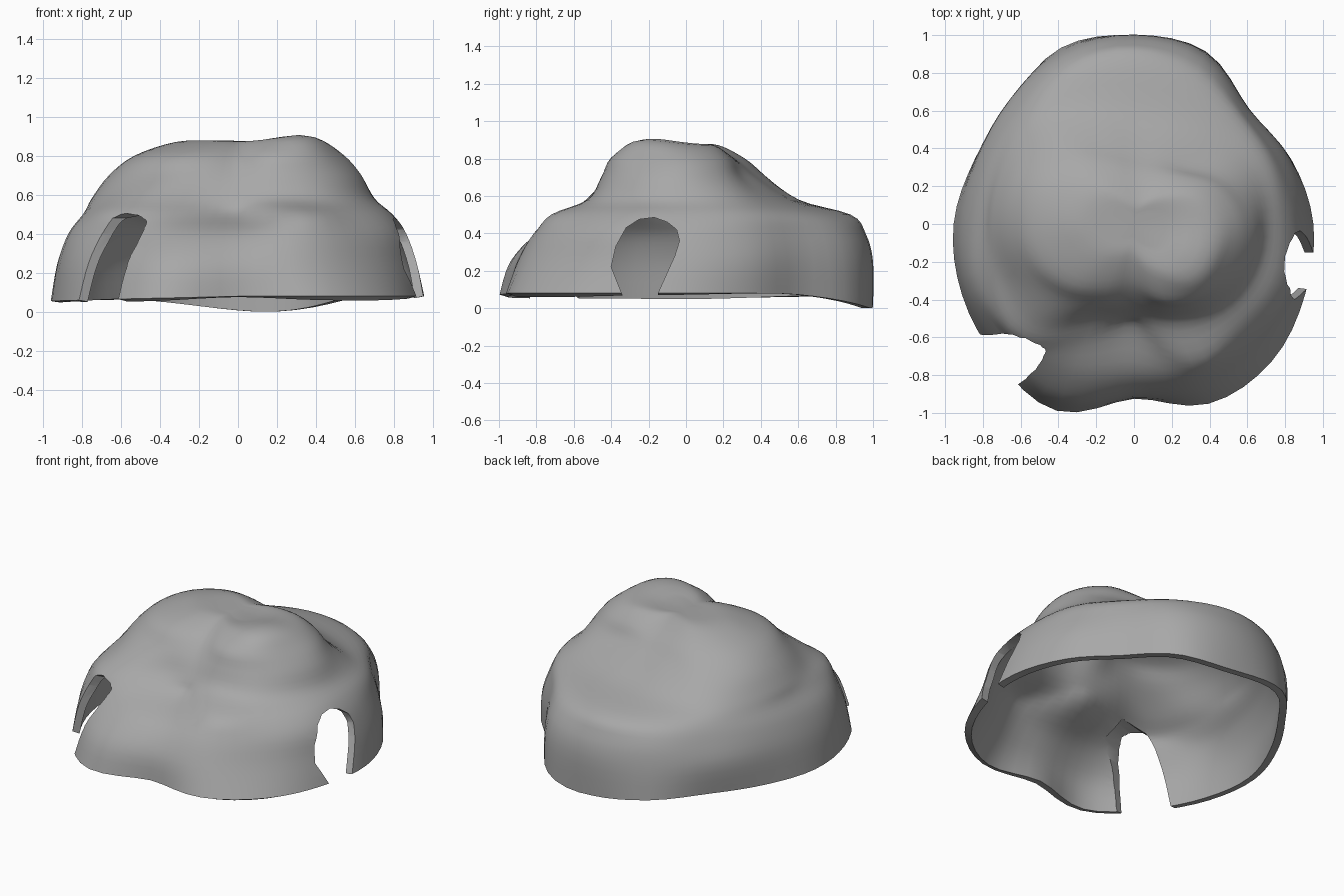
import bpy, math
from mathutils import Vector, Matrix

if "Cube" in bpy.data.objects:
    bpy.data.objects.remove(bpy.data.objects["Cube"])

# Contour radii every 22.5 degrees (counter-clockwise from +x), by height
LEVELS = [.07, .25, .40, .50, .58, .70, .80, .87]
RADII = [
    [.95, .90, .86, .99, 1.0, 1.01, .92, .91, .955, .985, 1.02, 1.07, .925, 1.03, 1.03, .98],
    [.915, .89, .86, .98, 1.0, .99, .93, .90, .92, .96, .97, 1.0, .90, .95, .94, .93],
    [.86, .84, .83, .93, .96, .95, .88, .85, .86, .91, .90, .85, .78, .87, .87, .89],
    [.79, .79, .78, .83, .88, .87, .82, .79, .79, .83, .85, .66, .55, .78, .78, .81],
    [.70, .69, .62, .58, .58, .65, .73, .74, .75, .74, .73, .54, .49, .57, .65, .69],
    [.63, .56, .43, .39, .39, .46, .58, .65, .66, .63, .56, .46, .41, .49, .57, .62],
    [.54, .47, .35, .28, .27, .33, .43, .51, .53, .51, .45, .36, .31, .43, .51, .53],
    [.40, .34, .22, .14, .13, .17, .25, .30, .32, .28, .24, .19, .17, .27, .40, .42]]


def spline(a, b, c, d, t):
    return b + .5 * t * (c - a + t * (2*a - 5*b + 4*c - d + t * (3*(b - c) + d - a)))


def contour_point(level, k):
    """Point on a contour at angle step k of 64."""
    i, t = divmod(k, 4)
    row = RADII[level]
    r = spline(*(row[(i + o) % 16] for o in (-1, 0, 1, 2)), t / 4)
    a = k * math.tau / 64
    z = LEVELS[level]
    if level == 0:  # uneven ground rim, lowest at the back
        low = max(0, math.cos(a - math.radians(82))) ** 10
        z = .08 - .08 * low - .025 * max(0, -math.cos(a))
    return Vector((r * math.cos(a), r * math.sin(a), z))


def make_object(name, verts, faces):
    mesh = bpy.data.meshes.new(name)
    mesh.from_pydata(verts, [], faces)
    obj = bpy.data.objects.new(name, mesh)
    bpy.context.collection.objects.link(obj)
    return obj


# Rock dome surface
rings = [[contour_point(l, k) for k in range(64)] for l in range(len(LEVELS))]
rings.append([Vector((p.x * .4, p.y * .4, .878)) for p in rings[-1]])
verts, STEPS = [], 4
last = len(rings) - 1
for l in range(last):
    for s in range(STEPS):
        for k in range(64):
            pts = [rings[min(max(l + o, 0), last)][k] for o in (-1, 0, 1, 2)]
            verts.append(spline(*pts, s / STEPS))
verts += rings[-1]
rows = last * STEPS + 1
verts.append(Vector((0, 0, .88)))
faces = [(r*64 + k, r*64 + (k+1) % 64, (r+1)*64 + (k+1) % 64, (r+1)*64 + k)
         for r in range(rows - 1) for k in range(64)]
faces += [((rows-1)*64 + k, (rows-1)*64 + (k+1) % 64, rows*64) for k in range(64)]
for v in verts:  # summit lump, and a dip beside it
    if v.z > .5:
        v.z += .03 * math.exp(-((v.x - .32)**2 + (v.y + .18)**2) / .03)
        v.z -= .015 * math.exp(-((v.x - .12)**2 + (v.y + .05)**2) / .02)
cave = make_object("cave_shell", verts, faces)

# Dark grey rock
rock = bpy.data.materials.new("rock_grey")
rock.diffuse_color = (.39, .39, .39, 1)
rock.use_nodes = True
rock.node_tree.nodes["Principled BSDF"].inputs["Base Color"].default_value = rock.diffuse_color
cave.data.materials.append(rock)

# Shell thickness
mod = cave.modifiers.new("thickness", 'SOLIDIFY')
mod.thickness, mod.offset = .045, -1
mod.use_even_offset = True


def cut_doorway(name, outline, angle):
    """Cut an outline (sideways, height) through the wall facing the given angle."""
    n = len(outline)
    rot = Matrix.Rotation(math.radians(angle), 4, 'Z')
    pts = [rot @ Vector((d, s, z)) for d in (.5, 1.5) for s, z in outline]
    fs = [tuple(range(n))[::-1], tuple(range(n, 2*n))]
    fs += [(i, (i+1) % n, n + (i+1) % n, n + i) for i in range(n)]
    cutter = make_object(name, pts, fs)
    cutter.data.materials.append(rock)
    cutter.hide_render = True
    b = cave.modifiers.new(name, 'BOOLEAN')
    b.operation, b.solver, b.object = 'DIFFERENCE', 'EXACT', cutter
    return cutter


# Right and front-left doorways
cutters = [
    cut_doorway("right_doorway_cutter",
                [(-.33, -.1), (-.13, -.1), (-.15, .08), (-.06, .28), (-.035, .36), (-.05, .42),
                 (-.10, .46), (-.17, .485), (-.25, .475), (-.32, .43), (-.375, .33),
                 (-.40, .22), (-.34, .07)], 0),
    cut_doorway("front_doorway_cutter",
                [(.345, -.1), (.66, -.1), (.66, .08), (.645, .22), (.61, .34), (.57, .41),
                 (.53, .46), (.48, .495), (.435, .505), (.40, .48), (.38, .40),
                 (.37, .25), (.355, .06)], 195)]

bpy.ops.object.select_all(action='DESELECT')
cave.select_set(True)
bpy.context.view_layer.objects.active = cave
for m in list(cave.modifiers):
    bpy.ops.object.modifier_apply(modifier=m.name)
for c in cutters:
    bpy.data.objects.remove(c)
bpy.ops.object.shade_smooth_by_angle(angle=math.radians(40))
